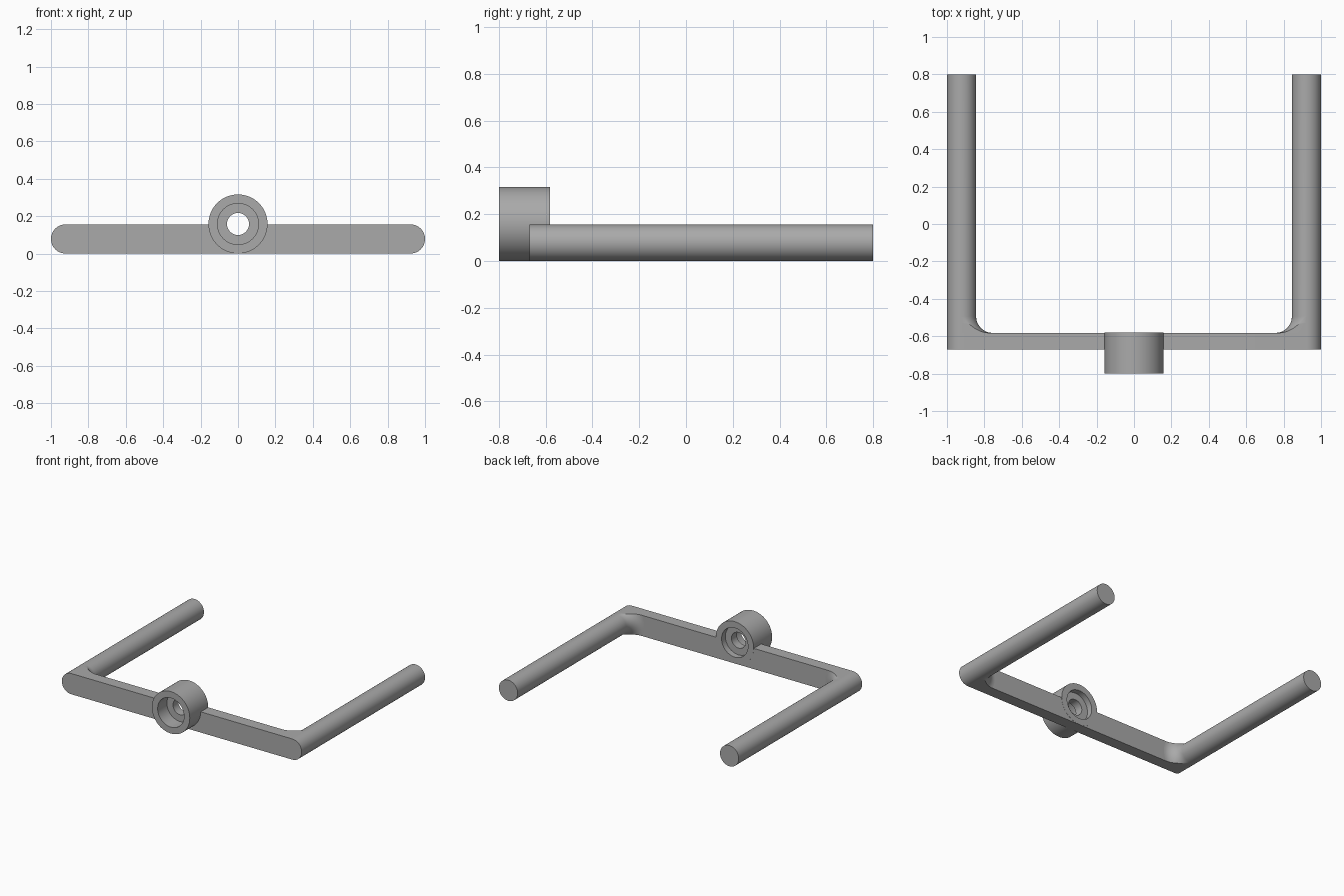
import bpy, bmesh
from math import pi, sin, cos, asin, sqrt, radians

cube = bpy.data.objects.get("Cube")
if cube:
    bpy.data.objects.remove(cube, do_unlink=True)

ROD_R = 0.078
ROD_X = 1 - ROD_R
BAR_FRONT, BAR_BACK, ROD_END = -0.67, -0.582, 0.8
FILLET = 0.088
HUB_Z = HUB_R = 0.158

grey = bpy.data.materials.new("plain grey")
grey.use_nodes = True
colour = (0.4, 0.4, 0.4, 1)
grey.diffuse_color = colour
grey.node_tree.nodes["Principled BSDF"].inputs["Base Color"].default_value = colour


def loft(name, rings, closed=False):
    """Skin a list of point rings; cap the ends unless the rings form a loop."""
    bm = bmesh.new()
    rows = [[bm.verts.new(p) for p in ring] for ring in rings]
    pairs = list(zip(rows, rows[1:]))
    if closed:
        pairs.append((rows[-1], rows[0]))
    else:
        bm.faces.new(rows[0])
        bm.faces.new(rows[-1])
    for a, b in pairs:
        for i in range(len(a)):
            j = (i + 1) % len(a)
            bm.faces.new((a[i], a[j], b[j], b[i]))
    bmesh.ops.recalc_face_normals(bm, faces=bm.faces[:])
    mesh = bpy.data.meshes.new(name)
    bm.to_mesh(mesh)
    bm.free()
    mesh.materials.append(grey)
    obj = bpy.data.objects.new(name, mesh)
    bpy.context.collection.objects.link(obj)
    return obj


def smooth(obj):
    bpy.ops.object.select_all(action='DESELECT')
    obj.select_set(True)
    bpy.context.view_layer.objects.active = obj
    bpy.ops.object.shade_smooth_by_angle(angle=radians(30))


def circle(radius, y, z, n=64):
    return [(radius * cos(2 * pi * i / n), y, z + radius * sin(2 * pi * i / n)) for i in range(n)]


def rod_section(radius, y, side, n=24):
    """Round outer half; inner half is a wider arc trimmed flat at rod height."""
    outer = [(ROD_R * cos(pi / 2 + pi * i / n), ROD_R * sin(pi / 2 + pi * i / n))
             for i in range(n + 1)]
    lim = asin(min(1, ROD_R / radius))
    inner = [(radius * cos(-lim + 2 * lim * i / n), radius * sin(-lim + 2 * lim * i / n))
             for i in range(n + 1)]
    if lim > pi / 2 - 0.01:
        inner = inner[1:-1]
        inner = [outer[-1]] + inner + [outer[0]]
        # tiny offset keeps the ring free of doubled points
        inner[0] = (0.0005, -ROD_R)
        inner[-1] = (0.0005, ROD_R)
    return [(side * (ROD_X - x), y, ROD_R + z) for x, z in outer + inner]


# Side rods, each flaring into the crossbar through a rounded fillet
for name, side in (("left_rod", 1), ("right_rod", -1)):
    rings = []
    for i in range(13):
        a = pi / 2 * i / 12
        rings.append(rod_section(ROD_R + FILLET * (1 - sin(a)),
                                 BAR_BACK + FILLET * (1 - cos(a)), side))
    rings.append(rod_section(ROD_R, ROD_END, side))
    smooth(loft(name, rings))

# Crossbar with rounded ends
outline = []
for side in (1, -1):
    for i in range(25):
        a = -pi / 2 + pi * i / 24
        outline.append((side * (ROD_X + ROD_R * cos(a)), ROD_R + side * ROD_R * sin(a)))
bar = loft("crossbar", [[(x, y, z) for x, z in outline] for y in (BAR_FRONT, BAR_BACK)])

# Opening through the crossbar, hidden inside the hub wall
cutter = loft("hub_opening_cutter", [circle(0.135, y, HUB_Z) for y in (-0.9, -0.4)])
cutter.hide_render = True
cut = bar.modifiers.new("hub_opening", 'BOOLEAN')
cut.object = cutter
cut.operation = 'DIFFERENCE'
cut.solver = 'EXACT'
smooth(bar)
for modifier in list(bar.modifiers):
    bpy.ops.object.modifier_apply(modifier=modifier.name)
bpy.data.objects.remove(cutter, do_unlink=True)

# Hub: tube with a recess on both faces and a small through hole
hub_back = BAR_BACK + 0.001
recess, hole = 0.11, 0.059
profile = [(HUB_R, -0.8), (HUB_R, hub_back), (recess, hub_back), (recess, hub_back - 0.045),
           (hole, hub_back - 0.045), (hole, -0.69), (recess, -0.69), (recess, -0.8)]
smooth(loft("hub", [circle(r, y, HUB_Z) for r, y in profile], closed=True))
